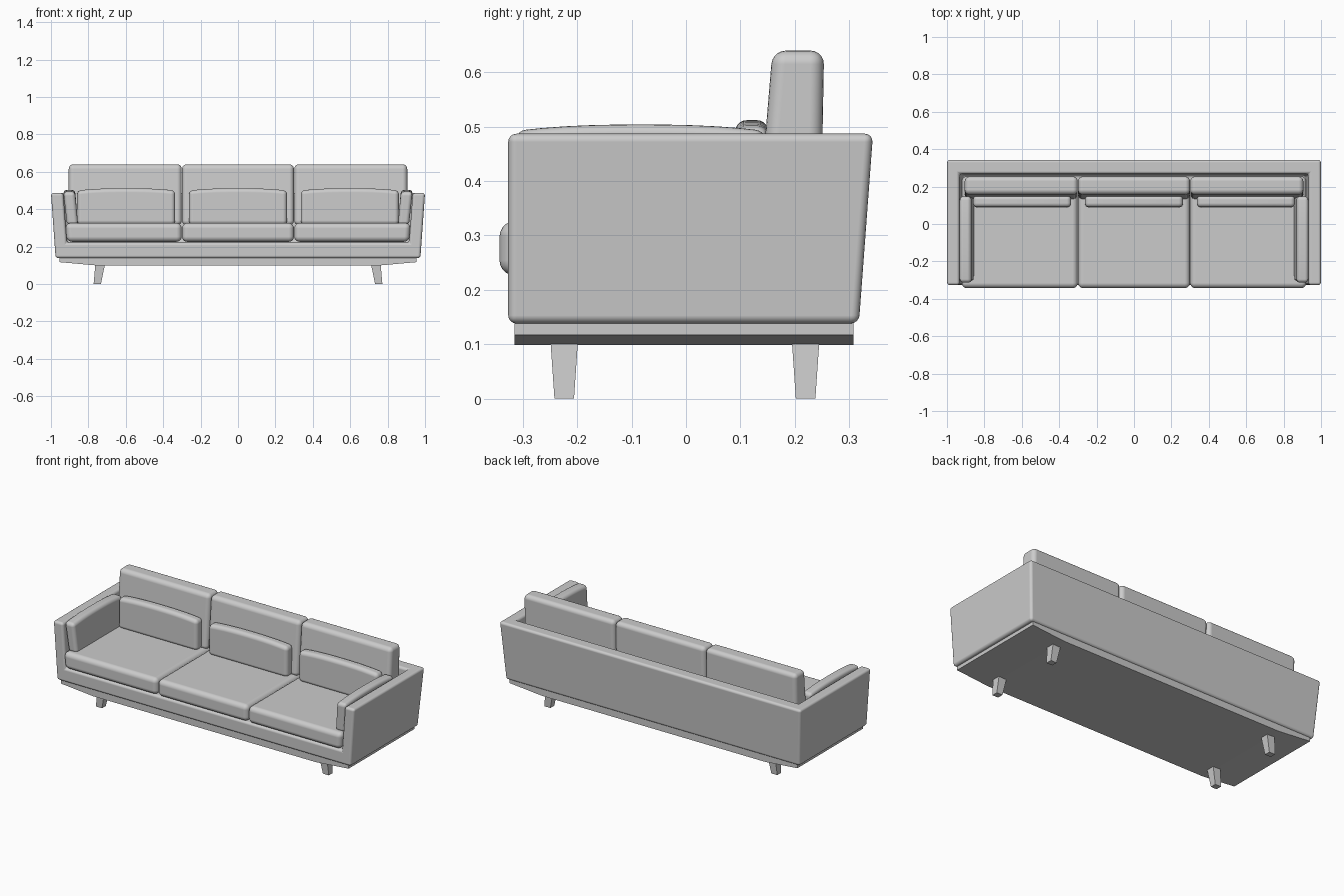
import bpy, bmesh

if "Cube" in bpy.data.objects:
    bpy.data.objects.remove(bpy.data.objects["Cube"])


def add_object(name, bm):
    bmesh.ops.recalc_face_normals(bm, faces=bm.faces)
    mesh = bpy.data.meshes.new(name)
    bm.to_mesh(mesh)
    bm.free()
    ob = bpy.data.objects.new(name, mesh)
    bpy.context.collection.objects.link(ob)
    return ob


def block(name, bottom, top, z0, z1, crown=0.0, axis=0):
    """Tapered box from two (x0, x1, y0, y1) rectangles; crown arches its top along axis."""
    bm = bmesh.new()
    vs = []
    for (x0, x1, y0, y1), z in ((bottom, z0), (top, z1)):
        vs += [bm.verts.new((x, y, z)) for x, y in ((x0, y0), (x1, y0), (x1, y1), (x0, y1))]
    for f in ((3, 2, 1, 0), (4, 5, 6, 7), (0, 1, 5, 4), (1, 2, 6, 5), (2, 3, 7, 6), (3, 0, 4, 7)):
        bm.faces.new([vs[i] for i in f])
    if crown:
        # split across the long axis, then lift the middle of the top
        edges = [e for e in bm.edges
                 if abs(e.verts[0].co[axis] - e.verts[1].co[axis]) > 0.1]
        bmesh.ops.subdivide_edges(bm, edges=edges, cuts=9)
        mid = (top[2 * axis] + top[2 * axis + 1]) / 2
        half = (top[2 * axis + 1] - top[2 * axis]) / 2
        for v in bm.verts:
            if v.co.z > z1 - 1e-4:
                v.co.z += crown * (1 - abs((v.co[axis] - mid) / half) ** 2.5)
    return add_object(name, bm)


def soften(ob, width, segments=5):
    for p in ob.data.polygons:
        p.use_smooth = True
    mod = ob.modifiers.new("round", 'BEVEL')
    mod.width = width
    mod.segments = segments
    mod.limit_method = 'ANGLE'
    mod.angle_limit = 0.7
    mod.harden_normals = True
    return ob


# Upholstered shell: flared block with the seating space cut out
frame = block("frame", (-0.975, 0.975, -0.327, 0.318), (-1.0, 1.0, -0.327, 0.344), 0.138, 0.487)
cutter = block("frame_cutter", (-0.915, 0.915, -0.6, 0.262), (-0.942, 0.942, -0.6, 0.27), 0.222, 0.6)
cutter.hide_render = True
cut = frame.modifiers.new("cut", 'BOOLEAN')
cut.object = cutter
cut.solver = 'EXACT'
bpy.context.view_layer.objects.active = frame
bpy.ops.object.modifier_apply(modifier="cut")
bpy.data.objects.remove(cutter)
soften(frame, 0.015, 4)

# Plinth with an underside that rises toward the ends
bm = bmesh.new()
profile = [(-0.955, 0.145), (-0.955, 0.117), (-0.74, 0.098),
           (0.74, 0.098), (0.955, 0.117), (0.955, 0.145)]
face = bm.faces.new([bm.verts.new((x, -0.315, z)) for x, z in profile])
ext = bmesh.ops.extrude_face_region(bm, geom=[face])
bmesh.ops.translate(bm, vec=(0, 0.623, 0),
                    verts=[v for v in ext["geom"] if isinstance(v, bmesh.types.BMVert)])
add_object("plinth", bm)

# Splayed tapered legs and slanted arm cushions, mirrored left and right
for side, s in (("left", -1), ("right", 1)):
    def mirrored(x0, x1, y0, y1):
        return (*sorted((s * x0, s * x1)), y0, y1)

    for end, y in (("front", -0.224), ("back", 0.22)):
        block(f"{side}_{end}_leg", mirrored(0.733, 0.772, y - 0.018, y + 0.018),
              mirrored(0.712, 0.763, y - 0.025, y + 0.025), 0.0, 0.102)
    soften(block(f"{side}_arm_cushion", mirrored(0.855, 0.914, -0.305, 0.148),
                 mirrored(0.871, 0.934, -0.315, 0.148), 0.315, 0.492, 0.012, 1), 0.02)

# Three sets of seat, back and lumbar cushions
for i, label in enumerate(("left", "middle", "right")):
    c = (i - 1) * 0.6
    # outer seats reach out to the flared arms
    x0 = -0.915 if i == 0 else c - 0.299
    x1 = 0.915 if i == 2 else c + 0.299
    t0, t1 = (x0 - 0.008 if i == 0 else x0), (x1 + 0.008 if i == 2 else x1)
    soften(block(f"{label}_seat_cushion", (x0, x1, -0.343, 0.255),
                 (t0, t1, -0.343, 0.255), 0.226, 0.326), 0.028)
    b0 = max(c - 0.299, -0.905 + 0.001)
    b1 = min(c + 0.299, 0.905 - 0.001)
    if i == 0:
        b0 = -0.905
    if i == 2:
        b1 = 0.905
    soften(block(f"{label}_back_cushion", (b0, b1, 0.132, 0.248),
                 (b0, b1, 0.159, 0.254), 0.315, 0.64), 0.025)
    p = c * 0.997
    soften(block(f"{label}_lumbar_cushion", (p - 0.262, p + 0.262, 0.088, 0.15),
                 (p - 0.262, p + 0.262, 0.09, 0.152), 0.318, 0.5, 0.012, 0), 0.022)
